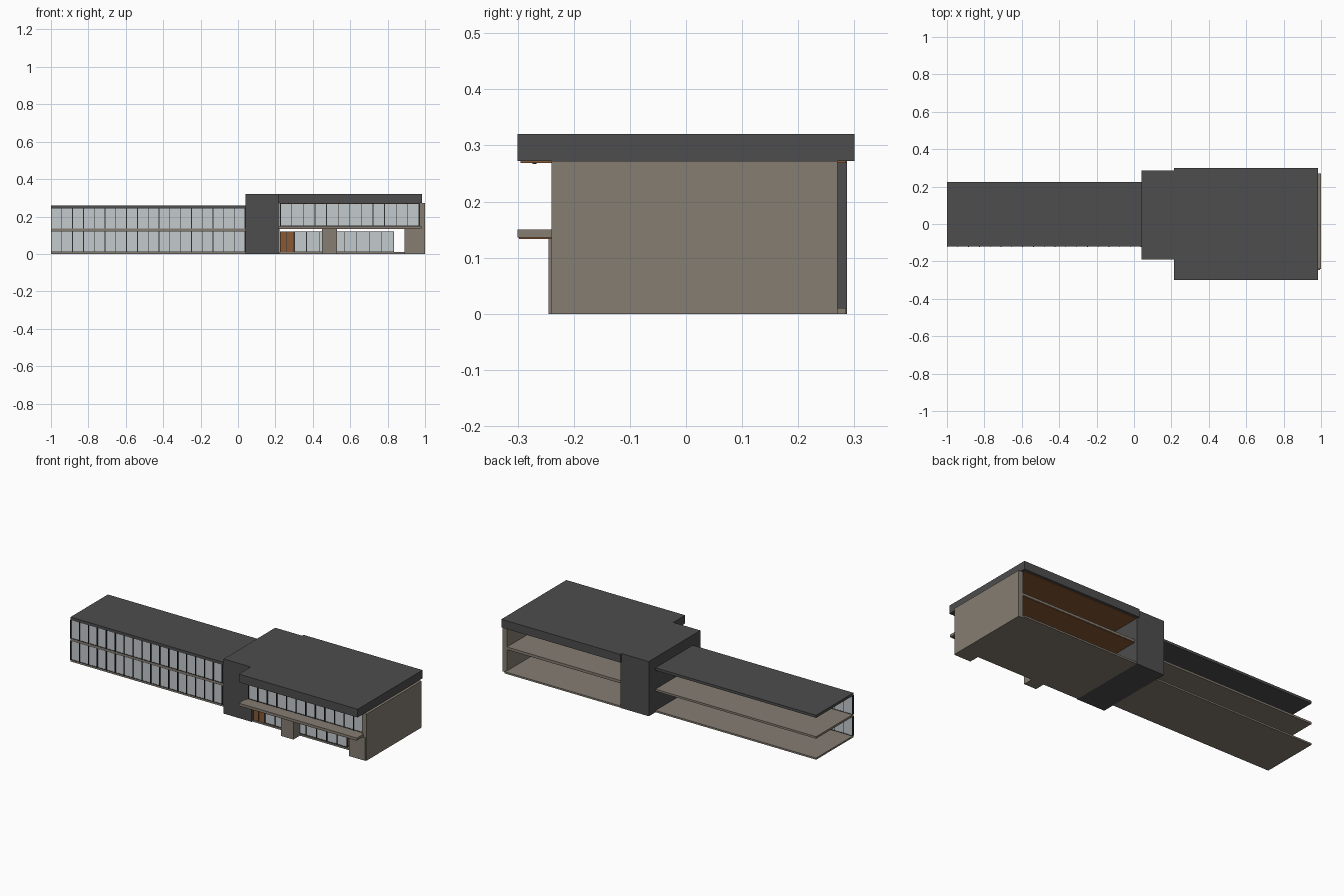
import bpy

if "Cube" in bpy.data.objects:
    bpy.data.objects.remove(bpy.data.objects["Cube"], do_unlink=True)


def material(name, rgb):
    m = bpy.data.materials.new(name)
    m.use_nodes = True
    m.diffuse_color = (*rgb, 1)
    m.node_tree.nodes["Principled BSDF"].inputs["Base Color"].default_value = (*rgb, 1)
    return m


ROOF = material("dark grey cladding", (0.075, 0.075, 0.075))
STONE = material("warm stone", (0.235, 0.205, 0.17))
GLASS = material("pale glass", (0.55, 0.59, 0.61))
WOOD = material("brown timber", (0.25, 0.1, 0.035))
FRAME = material("dark frame", (0.03, 0.03, 0.03))


def box(name, x, y, z, mat):
    """Box between the given (low, high) pairs on each axis."""
    faces = [(0, 1, 3, 2), (4, 6, 7, 5), (0, 4, 5, 1),
             (2, 3, 7, 6), (0, 2, 6, 4), (1, 5, 7, 3)]
    mesh = bpy.data.meshes.new(name)
    mesh.from_pydata([(a, b, c) for a in x for b in y for c in z], [], faces)
    mesh.materials.append(mat)
    ob = bpy.data.objects.new(name, mesh)
    bpy.context.collection.objects.link(ob)
    return ob


def glazing(name, x, y, z, panels):
    """Glass sheet with evenly spaced upright frames and thin rails."""
    box(name + "_glass", x, (y, y + 0.004), z, GLASS)
    w = 0.002
    step = (x[1] - x[0]) / panels
    for i in range(panels + 1):
        c = min(max(x[0] + i * step, x[0] + w), x[1] - w)
        box(f"{name}_mullion_{i + 1}", (c - w, c + w), (y - 0.006, y + 0.006), z, FRAME)
    for label, c in (("sill", z[0]), ("head", z[1] - w)):
        box(f"{name}_{label}", x, (y - 0.003, y + 0.006), (c, c + w), FRAME)


# Long wing: two floors, roof and glazed front, open at the back and end
wing_x, wing_y = (-1, 0.04), (-0.12, 0.225)
box("wing_ground_slab", wing_x, wing_y, (0, 0.01), STONE)
box("wing_upper_slab", wing_x, wing_y, (0.123, 0.135), STONE)
box("wing_roof", wing_x, wing_y, (0.245, 0.26), ROOF)
glazing("wing_lower", wing_x, -0.117, (0.01, 0.123), 18)
glazing("wing_upper", wing_x, -0.117, (0.135, 0.245), 18)

# Tower block joining the two halves
box("tower", (0.04, 0.222), (-0.19, 0.287), (0, 0.32), ROOF)

# Main block: slabs, canopy and overhanging roof
main_x = (0.222, 0.975)
box("main_ground_slab", main_x, (-0.185, 0.285), (0, 0.01), STONE)
box("main_upper_slab", main_x, (-0.24, 0.27), (0.136, 0.15), STONE)
box("entrance_canopy", (0.215, 0.98), (-0.3, -0.24), (0.136, 0.15), STONE)
box("main_roof", (0.215, 0.985), (-0.3, 0.3), (0.272, 0.32), ROOF)

# Timber ceilings under the canopy, upper floor and roof
box("canopy_soffit", (0.222, 0.97), (-0.298, 0.268), (0.133, 0.136), WOOD)
box("roof_soffit", (0.222, 0.97), (-0.295, 0.285), (0.269, 0.272), WOOD)

# End wall and porch columns
box("end_wall", (0.97, 1), (-0.24, 0.27), (0, 0.272), STONE)
for label, x in (("entrance", (0.45, 0.53)), ("corner", (0.89, 0.995))):
    box(label + "_column", x, (-0.245, -0.185), (0, 0.134), STONE)

# Main block glazing and entrance door
glazing("main_upper", (0.225, 0.97), -0.225, (0.15, 0.27), 12)
glazing("main_lower", (0.3, 0.835), -0.178, (0.01, 0.12), 8)
box("entrance_door", (0.225, 0.3), (-0.182, -0.174), (0.01, 0.12), WOOD)
for x in (0.225, 0.26, 0.298):
    box("door_frame", (x, x + 0.002), (-0.184, -0.172), (0.01, 0.12), FRAME)

# Small downlights along the roof overhang
for i in range(8):
    bpy.ops.mesh.primitive_cylinder_add(vertices=12, radius=0.004, depth=0.003,
                                        location=(0.27 + i * 0.09, -0.27, 0.268))
    light = bpy.context.object
    light.name = f"downlight_{i + 1}"
    light.data.materials.append(FRAME)
